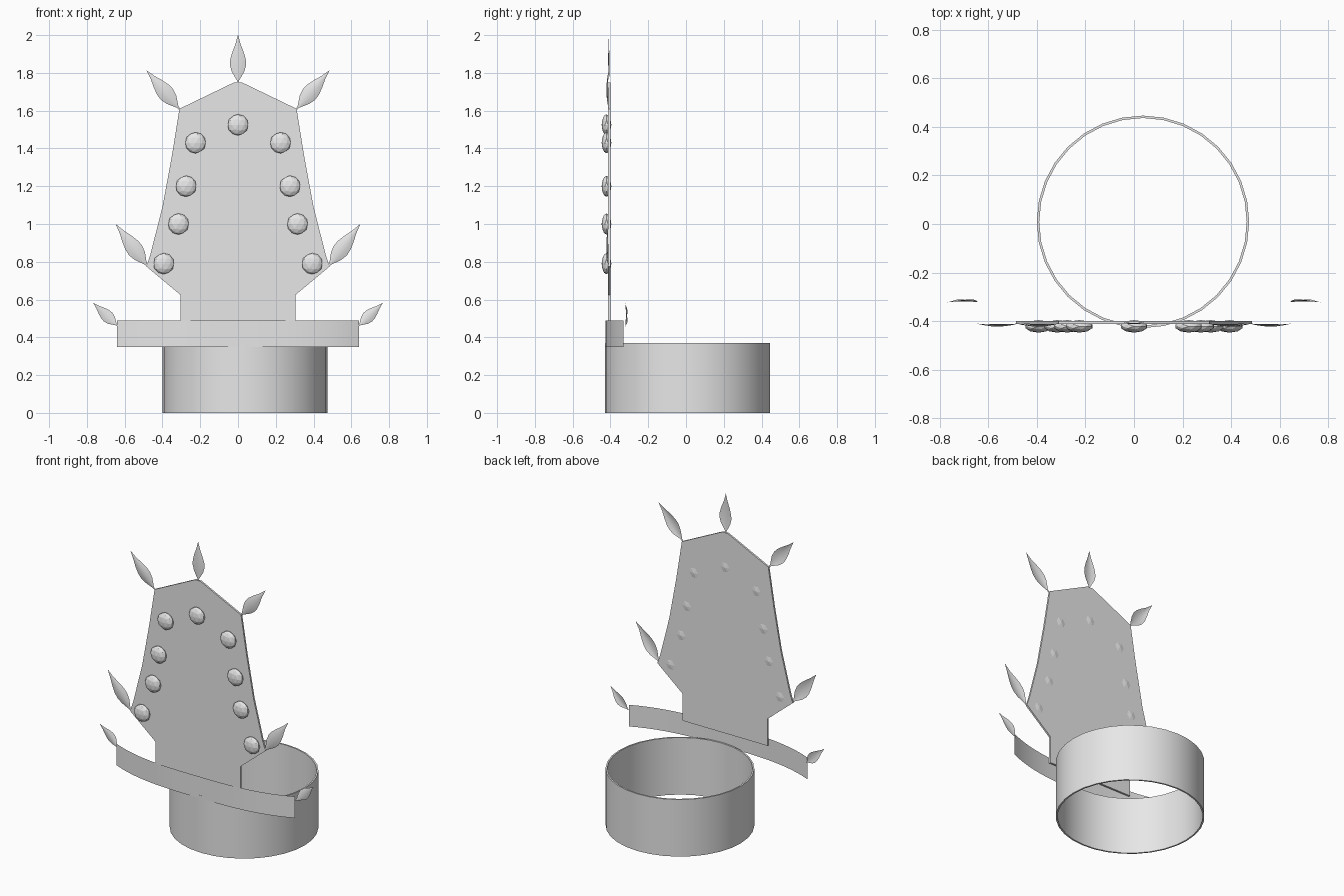
import bpy, bmesh, math
from mathutils import Vector

if "Cube" in bpy.data.objects:
    bpy.data.objects.remove(bpy.data.objects["Cube"])

grey = bpy.data.materials.new("plain grey")
grey.diffuse_color = (0.8, 0.8, 0.8, 1)
grey.use_nodes = True
grey.node_tree.nodes["Principled BSDF"].inputs["Base Color"].default_value = grey.diffuse_color


def finish(name, bm, smooth=None, fix_normals=False):
    if fix_normals:
        bmesh.ops.recalc_face_normals(bm, faces=bm.faces)
    mesh = bpy.data.meshes.new(name)
    bm.to_mesh(mesh)
    bm.free()
    mesh.materials.append(grey)
    ob = bpy.data.objects.new(name, mesh)
    bpy.context.collection.objects.link(ob)
    if smooth:
        bpy.ops.object.select_all(action='DESELECT')
        bpy.context.view_layer.objects.active = ob
        ob.select_set(True)
        bpy.ops.object.shade_smooth_by_angle(angle=math.radians(smooth))
    return ob


def grid(bm, rows):
    """Skin a list of equally long point rows."""
    vs = [[bm.verts.new(p) for p in row] for row in rows]
    for a, b in zip(vs, vs[1:]):
        for i in range(len(a) - 1):
            bm.faces.new((a[i], a[i + 1], b[i + 1], b[i]))


# Head ring: thin-walled open cylinder
bm = bmesh.new()
SEG = 32
section = [(0.437, 0), (0.437, 0.37), (0.427, 0.37), (0.427, 0)]
loops = []
for k in range(SEG):
    a = 2 * math.pi * k / SEG
    loops.append([bm.verts.new((0.037 + r * math.cos(a), 0.009 + r * math.sin(a), z))
                  for r, z in section])
for k in range(SEG):
    a, b = loops[k], loops[(k + 1) % SEG]
    for i in range(4):
        j = (i + 1) % 4
        bm.faces.new((a[i], b[i], b[j], a[j]))
finish("head_ring", bm, 30, True)

# Front band: upright strip whose ends sweep backwards
bm = bmesh.new()
xs = [-0.64 + 1.28 * i / 24 for i in range(25)]
grid(bm, [[(x, -0.426 + 0.096 * abs(x / 0.64) ** 3, z) for x in xs] for z in (0.35, 0.49)])
finish("front_band", bm, 30)

# Crest plate: mirrored outline with a little thickness
half = [(0.02, 1.75), (0.31, 1.61), (0.35, 1.36), (0.40, 1.09),
        (0.465, 0.835), (0.485, 0.775), (0.305, 0.625), (0.305, 0.45)]
outline = half + [(-x, z) for x, z in reversed(half)]
bm = bmesh.new()
face = bm.faces.new([bm.verts.new((x, -0.412, z)) for x, z in outline])
ext = bmesh.ops.extrude_face_region(bm, geom=[face])
bmesh.ops.translate(bm, vec=(0, 0.012, 0),
                    verts=[v for v in ext["geom"] if isinstance(v, bmesh.types.BMVert)])
finish("crest_plate", bm, None, True)

# Gems: faceted, flattened balls set into the plate
gems = [(0, 1.525), (0.225, 1.43), (0.275, 1.2), (0.315, 1.0), (0.393, 0.79)]
for x0, z in gems:
    for x in {x0, -x0}:
        bm = bmesh.new()
        bmesh.ops.create_icosphere(bm, subdivisions=2, radius=0.056)
        bmesh.ops.scale(bm, vec=(1, 0.46, 1), verts=bm.verts)
        bmesh.ops.translate(bm, vec=(x, -0.421, z), verts=bm.verts)
        finish("gem", bm)

# Leaves: thin cupped blades, wide below the middle and pointed at the tip
BLADE = [(0, 0.004), (0.06, 0.006), (0.14, 0.018), (0.25, 0.034), (0.38, 0.043),
         (0.5, 0.041), (0.65, 0.030), (0.82, 0.013), (1, 0.0008)]


def leaf(base, tip, y, width=1.0, bow=0.012, cup=0.010):
    b, t = Vector((base[0], y, base[1])), Vector((tip[0], y, tip[1]))
    d = (t - b).normalized()
    side = Vector((d.z, 0, -d.x))
    rows = []
    for f, w in BLADE:
        mid = b.lerp(t, f) + Vector((0, -bow * math.sin(math.pi * f), 0))
        rows.append([mid + side * (w * width * s) + Vector((0, cup * s * s * w / 0.043, 0))
                     for s in (-1, -0.5, 0, 0.5, 1)])
    bm = bmesh.new()
    grid(bm, rows)
    finish("leaf", bm, 60)


leaf((0, 1.745), (0, 2.0), -0.408, bow=0.004, cup=0.008)
for s in (1, -1):
    leaf((s * 0.31, 1.608), (s * 0.483, 1.812), -0.41)
    leaf((s * 0.478, 0.775), (s * 0.646, 0.998), -0.41)
    leaf((s * 0.638, 0.46), (s * 0.766, 0.582), -0.322, width=0.75, bow=-0.004, cup=0.008)
